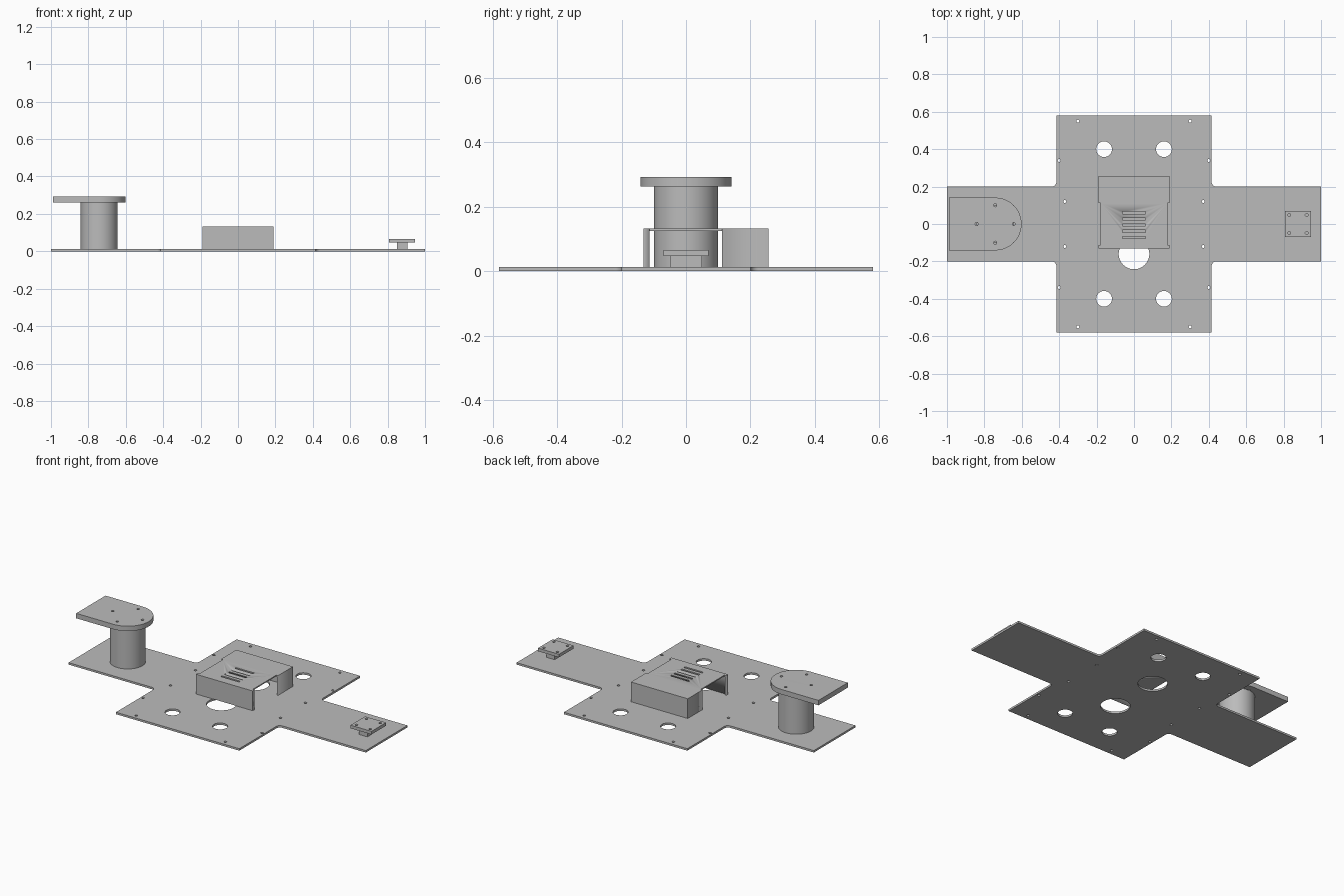
import bpy, bmesh
from math import cos, sin, pi
from mathutils import Matrix, Vector

cube = bpy.data.objects.get("Cube")
if cube:
    bpy.data.objects.remove(cube)

grey = bpy.data.materials.new("plain grey")
grey.use_nodes = True
colour = (0.5, 0.5, 0.5, 1)
grey.diffuse_color = colour
grey.node_tree.nodes["Principled BSDF"].inputs["Base Color"].default_value = colour


def arc(x, y, r, start, end, steps):
    return [(x + r * cos(start + (end - start) * i / steps),
             y + r * sin(start + (end - start) * i / steps)) for i in range(steps + 1)]


def circle(x, y, r, steps=48):
    return arc(x, y, r, 0, 2 * pi, steps)[:-1]


def rect(x0, x1, y0, y1):
    return [(x0, y0), (x1, y0), (x1, y1), (x0, y1)]


def finish(name, mesh):
    mesh.name = name
    mesh.materials.clear()
    mesh.materials.append(grey)
    ob = bpy.data.objects.new(name, mesh)
    bpy.context.collection.objects.link(ob)
    bpy.ops.object.select_all(action='DESELECT')
    ob.select_set(True)
    bpy.context.view_layer.objects.active = ob
    bpy.ops.object.shade_smooth_by_angle()
    return ob


def sheet(name, z0, z1, outline, holes=()):
    """Extrude a flat outline with holes from z0 to z1."""
    cu = bpy.data.curves.new(name, 'CURVE')
    cu.dimensions = '2D'
    cu.fill_mode = 'BOTH'
    cu.extrude = (z1 - z0) / 2
    for loop in [outline, *holes]:
        sp = cu.splines.new('POLY')
        sp.points.add(len(loop) - 1)
        for p, (x, y) in zip(sp.points, loop):
            p.co = (x, y, 0, 1)
        sp.use_cyclic_u = True
    tmp = bpy.data.objects.new(name + "_curve", cu)
    bpy.context.collection.objects.link(tmp)
    dg = bpy.context.evaluated_depsgraph_get()
    mesh = bpy.data.meshes.new_from_object(tmp.evaluated_get(dg))
    bpy.data.objects.remove(tmp)
    bm = bmesh.new()
    bm.from_mesh(mesh)
    bmesh.ops.remove_doubles(bm, verts=bm.verts, dist=1e-5)
    bmesh.ops.recalc_face_normals(bm, faces=bm.faces)
    bmesh.ops.translate(bm, verts=bm.verts, vec=(0, 0, (z0 + z1) / 2))
    bm.to_mesh(mesh)
    bm.free()
    return finish(name, mesh)


def box(name, x0, x1, y0, y1, z0, z1):
    bm = bmesh.new()
    size = Matrix.Diagonal((x1 - x0, y1 - y0, z1 - z0, 1))
    centre = Vector((x0 + x1, y0 + y1, z0 + z1)) / 2
    bmesh.ops.create_cube(bm, size=1, matrix=Matrix.Translation(centre) @ size)
    mesh = bpy.data.meshes.new(name)
    bm.to_mesh(mesh)
    bm.free()
    return finish(name, mesh)


def cut(ob, cutter):
    mod = ob.modifiers.new("cut", 'BOOLEAN')
    mod.operation, mod.solver, mod.object = 'DIFFERENCE', 'EXACT', cutter
    bpy.context.view_layer.objects.active = ob
    bpy.ops.object.modifier_apply(modifier=mod.name)
    bpy.data.objects.remove(cutter)


T = 0.012      # base thickness
SCREW = 0.008  # screw hole radius

# Cross-shaped base with filleted inner corners
quarter = [(1, 0.2)] + arc(0.44, 0.225, 0.025, -pi / 2, -pi, 8) + [(0.415, 0.58)]
top = quarter + [(-x, y) for x, y in reversed(quarter)]
cross = top + [(-x, -y) for x, y in top]
holes = [circle(0, s * 0.16, 0.082) for s in (1, -1)]
for sx in (1, -1):
    for sy in (1, -1):
        holes.append(circle(sx * 0.16, sy * 0.4, 0.042))
        for x, y in ((0.3, 0.55), (0.4, 0.34), (0.37, 0.12)):
            holes.append(circle(sx * x, sy * y, SCREW, 16))
sheet("base_plate", 0, T, cross, holes)

# Folded cover: hollow box, open below, with side openings and vent slots
cover = box("vented_cover", -0.191, 0.191, -0.132, 0.256, T, 0.132)
cut(cover, box("cavity", -0.184, 0.184, -0.125, 0.249, -0.1, 0.125))
for s in (1, -1):
    x0, x1 = sorted((s * 0.179, s * 0.3))
    cut(cover, box("side_opening", x0, x1, -0.113, 0.112, -0.1, 0.3))
for i in range(5):
    y = -0.072 + i * 0.033
    cut(cover, box("vent_slot", -0.062, 0.062, y - 0.006, y + 0.006, 0.1, 0.2))

# Round post carrying a D-shaped platform
sheet("post", T, 0.262, circle(-0.742, 0, 0.099, 64))
d_shape = [(-0.99, -0.141)] + arc(-0.742, 0, 0.141, -pi / 2, pi / 2, 32) + [(-0.99, 0.141)]
sheet("post_platform", 0.262, 0.292, d_shape,
      [circle(-0.742 + x, y, SCREW, 16) for x, y in ((0.1, 0), (-0.1, 0), (0, 0.1), (0, -0.1))])

# Small pad on a rectangular stem
box("pad_stem", 0.85, 0.905, -0.049, 0.049, T, 0.046)
sheet("pad", 0.046, 0.065, rect(0.806, 0.947, -0.07, 0.07),
      [circle(x, y, SCREW, 16) for x in (0.83, 0.923) for y in (0.048, -0.048)])
